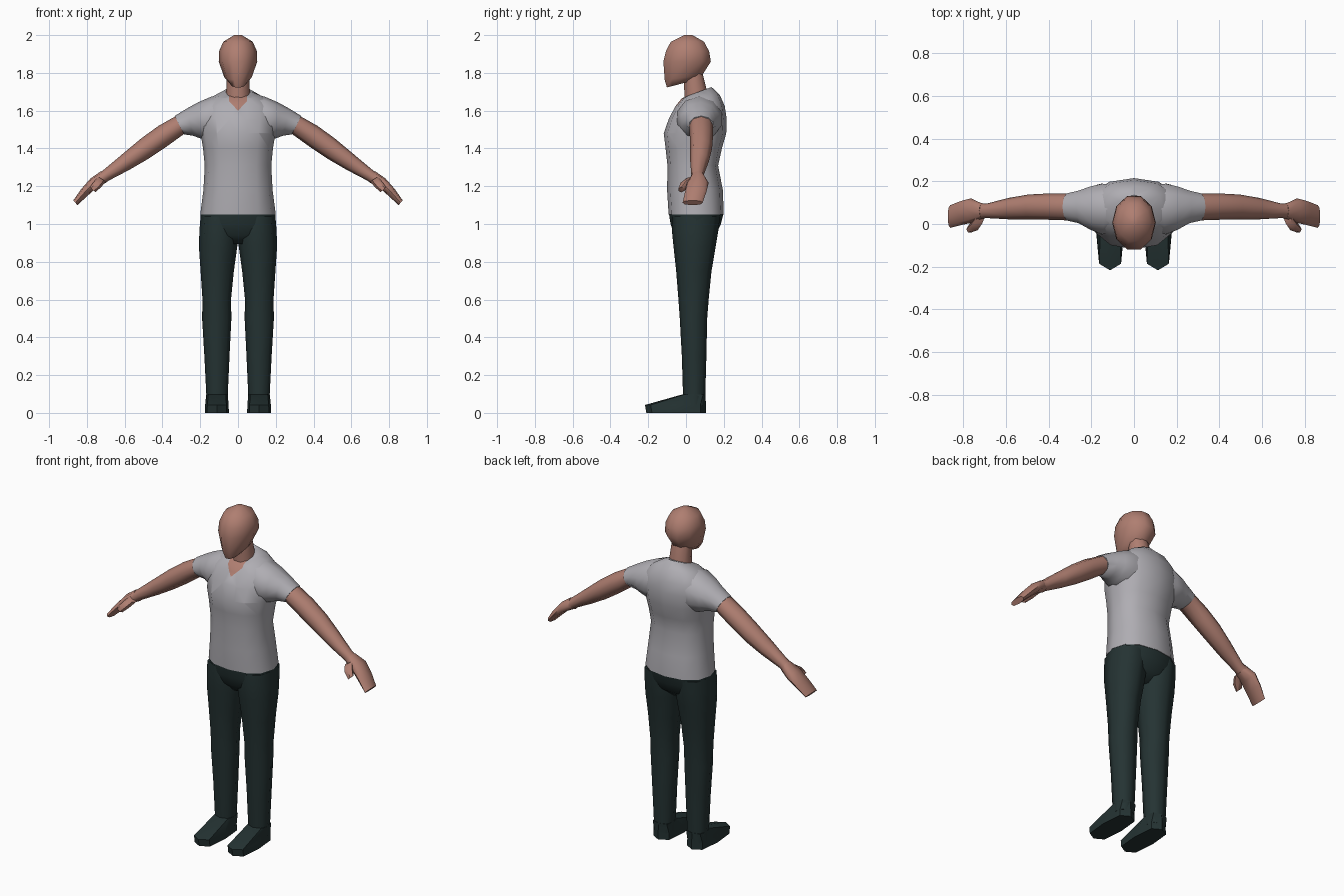
import bpy, bmesh, math
from mathutils import Vector

if "Cube" in bpy.data.objects:
    bpy.data.objects.remove(bpy.data.objects["Cube"])


def material(name, color):
    m = bpy.data.materials.new(name)
    m.diffuse_color = (*color, 1)
    m.use_nodes = True
    m.node_tree.nodes["Principled BSDF"].inputs["Base Color"].default_value = m.diffuse_color
    return m


SKIN = material("skin", (0.43, 0.21, 0.165))
SHIRT = material("light grey cloth", (0.43, 0.42, 0.45))
PANTS = material("dark green cloth", (0.018, 0.033, 0.033))


def section(a, b, y0, y1, tilt=0.0):
    """Cross-section spanning points a and b (x, z) and the depth y0..y1."""
    return a, b, y0, y1, tilt


def level(z, x0, x1, y0, y1, tilt=0.0):
    return section((x1, z), (x0, z), y0, y1, tilt)


def loft(name, sections, mat, sides=8, power=1.0, mirror=False, angle=60):
    bm = bmesh.new()
    rings = []
    for a, b, y0, y1, tilt in sections:
        a, b = Vector((a[0], 0, a[1])), Vector((b[0], 0, b[1]))
        mid, half = (a + b) / 2, (a - b) / 2
        ring = []
        for i in range(sides):
            t = 2 * math.pi * i / sides
            c, s = round(math.cos(t), 6), round(math.sin(t), 6)
            c = math.copysign(abs(c) ** power, c)
            s = math.copysign(abs(s) ** power, s)
            p = mid + half * c
            p.y = (y0 + y1) / 2 + (y1 - y0) / 2 * s
            p.z += tilt * s
            ring.append(bm.verts.new(p))
        rings.append(ring)
    for r, q in zip(rings, rings[1:]):
        for i in range(sides):
            j = (i + 1) % sides
            bm.faces.new((r[i], r[j], q[j], q[i]))
    bm.faces.new(rings[0])
    bm.faces.new(rings[-1])
    bmesh.ops.recalc_face_normals(bm, faces=bm.faces)
    for f in bm.faces:
        f.smooth = True
    mesh = bpy.data.meshes.new(name)
    bm.to_mesh(mesh)
    bm.free()
    mesh.set_sharp_from_angle(angle=math.radians(angle))
    mesh.materials.append(mat)
    ob = bpy.data.objects.new(name, mesh)
    bpy.context.collection.objects.link(ob)
    if mirror:
        ob.modifiers.new("mirror", 'MIRROR').use_clip = False
    return ob


# Head and neck
loft("head", [
    level(1.742, -.042, .042, -.105, .05, .02),
    level(1.775, -.072, .072, -.118, .09, .012),
    level(1.86, -.102, .102, -.126, .138),
    level(1.915, -.1, .1, -.112, .128),
    level(1.965, -.078, .078, -.085, .1),
    level(2.0, -.02, .02, -.01, .035)], SKIN, 10)
loft("neck", [
    level(1.62, -.066, .066, -.01, .12),
    level(1.70, -.063, .063, -.012, .115),
    level(1.80, -.058, .058, -.015, .09)], SKIN, 10)

# Shirt body
shirt = loft("shirt", [
    level(1.05, -.2, .2, -.092, .2),
    level(1.18, -.183, .183, -.1, .195),
    level(1.31, -.176, .176, -.098, .17),
    level(1.40, -.185, .185, -.108, .19),
    level(1.48, -.198, .198, -.118, .213),
    level(1.56, -.21, .21, -.09, .215),
    level(1.625, -.195, .195, -.055, .205),
    level(1.675, -.135, .135, -.022, .178, .01),
    level(1.70, -.07, .07, 0, .135, .025)], SHIRT, 12, .85)

# V neckline cut into the shirt front
bm = bmesh.new()
bm.from_mesh(shirt.data)
for side in (-1, 1):
    for co, no in (((0, 0, 1.6), (side, 0, -.95)), ((side * .048, 0, 1.6), (1, 0, 0))):
        front = [f for f in bm.faces if f.calc_center_median().y < .05
                 and f.calc_center_median().z > 1.5]
        geom = set(front) | {e for f in front for e in f.edges} | {v for f in front for v in f.verts}
        bmesh.ops.bisect_plane(bm, geom=list(geom), plane_co=co, plane_no=no)
shirt.data.materials.append(SKIN)
for f in bm.faces:
    c = f.calc_center_median()
    if c.y < .05 and abs(c.x) < .048 and c.z - 1.6 > abs(c.x) * 1.05:
        f.material_index = 1
bm.to_mesh(shirt.data)
bm.free()

# Sleeves
loft("sleeve", [
    section((.04, 1.69), (.06, 1.43), -.02, .18),
    section((.14, 1.675), (.16, 1.44), -.055, .195),
    section((.21, 1.645), (.205, 1.455), -.03, .18),
    section((.27, 1.612), (.24, 1.468), 0, .16),
    section((.335, 1.572), (.285, 1.474), .014, .146)], SHIRT, 10, mirror=True)

# Bare arms, running from inside the sleeve to the wrist
loft("arm", [
    section((.27, 1.605), (.24, 1.48), .015, .145),
    section((.335, 1.568), (.285, 1.477), .017, .143),
    section((.42, 1.52), (.385, 1.405), .02, .143),
    section((.51, 1.455), (.48, 1.342), .022, .138),
    section((.60, 1.38), (.575, 1.287), .022, .122),
    section((.705, 1.292), (.68, 1.232), .028, .095),
    section((.745, 1.262), (.715, 1.21), .02, .1)], SKIN, 8, mirror=True)

# Hands: flat palm and fingers, plus a thumb towards the front
loft("hand", [
    section((.725, 1.28), (.695, 1.22), .028, .095),
    section((.782, 1.24), (.745, 1.195), .005, .12),
    section((.83, 1.185), (.79, 1.155), -.005, .108),
    section((.872, 1.125), (.85, 1.1), -.018, .088)], SKIN, 8, .8, mirror=True)
loft("thumb", [
    section((.74, 1.25), (.70, 1.225), .0, .06),
    section((.762, 1.225), (.722, 1.198), -.033, .03),
    section((.785, 1.195), (.755, 1.168), -.042, -.008)], SKIN, 6, mirror=True)

# Trousers: hips and legs
loft("hips", [
    level(.895, -.13, .13, -.02, .1),
    level(.94, -.19, .19, -.06, .155),
    level(1.0, -.2, .2, -.082, .185),
    level(1.055, -.199, .199, -.09, .198)], PANTS, 12, .85)
loft("leg", [
    level(.04, .056, .168, -.01, .1),
    level(.1, .054, .168, -.016, .102),
    level(.3, .045, .178, -.022, .108),
    level(.5, .035, .19, -.033, .112),
    level(.6, .037, .188, -.04, .12),
    level(.75, .022, .198, -.052, .135),
    level(.88, .004, .207, -.066, .157),
    level(.97, .0, .204, -.075, .172),
    level(1.04, .01, .198, -.075, .18)], PANTS, 8, .85, mirror=True)

# Shoes
loft("shoe", [
    level(0, .048, .176, -.21, .106),
    level(.042, .05, .174, -.217, .106),
    level(.098, .054, .168, -.018, .102)], PANTS, 8, .6, mirror=True, angle=45)
